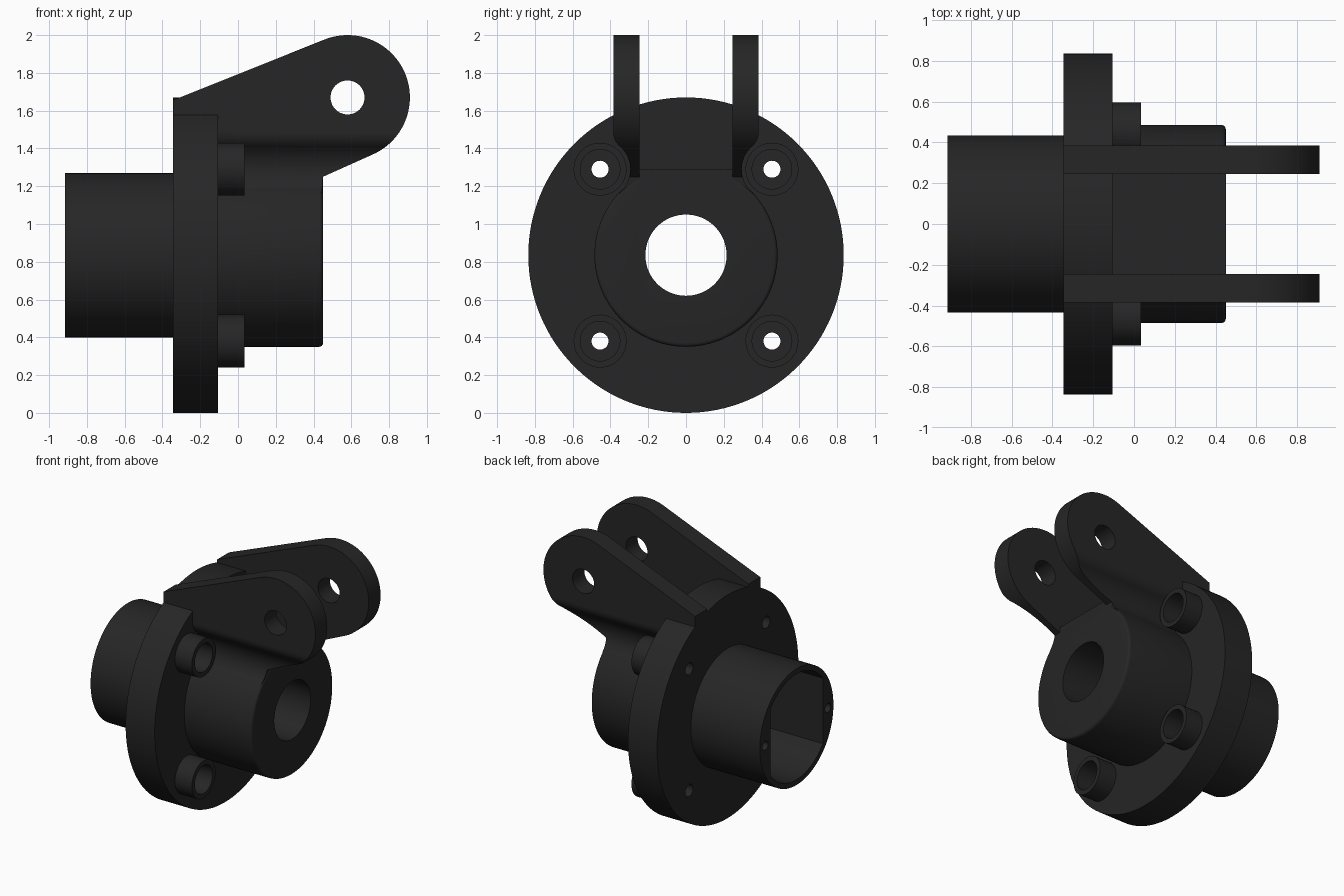
import bpy, bmesh, math
from mathutils import Vector

if "Cube" in bpy.data.objects:
    bpy.data.objects.remove(bpy.data.objects["Cube"])

AXIS_Z = 0.835          # height of the main axis
BOLT = 0.455            # bolt offset from the main axis
SEG = 96

metal = bpy.data.materials.new("dark_grey")
metal.diffuse_color = (0.019, 0.019, 0.019, 1)
metal.use_nodes = True
metal.node_tree.nodes["Principled BSDF"].inputs["Base Color"].default_value = metal.diffuse_color


def prism(name, pts, axis, lo, hi):
    """Extrude a 2D outline: axis 'x' takes (y, z) points, axis 'y' takes (x, z) points."""
    bm = bmesh.new()
    def place(p, t):
        return (t, p[0], p[1]) if axis == 'x' else (p[0], t, p[1])
    a = [bm.verts.new(place(p, lo)) for p in pts]
    b = [bm.verts.new(place(p, hi)) for p in pts]
    bm.faces.new(a)
    bm.faces.new(b)
    n = len(pts)
    for i in range(n):
        j = (i + 1) % n
        bm.faces.new((a[i], a[j], b[j], b[i]))
    bmesh.ops.recalc_face_normals(bm, faces=bm.faces[:])
    me = bpy.data.meshes.new(name)
    bm.to_mesh(me)
    bm.free()
    me.materials.append(metal)
    ob = bpy.data.objects.new(name, me)
    bpy.context.collection.objects.link(ob)
    return ob


def arc(cx, cz, r, a0, a1, n):
    return [(cx + r * math.cos(math.radians(a0 + (a1 - a0) * i / n)),
             cz + r * math.sin(math.radians(a0 + (a1 - a0) * i / n))) for i in range(n + 1)]


def rod(name, r, lo, hi, y=0, z=AXIS_Z, seg=SEG, axis='x'):
    return prism(name, arc(y, z, r, 0, 360, seg)[:-1], axis, lo, hi)


def activate(ob):
    bpy.ops.object.select_all(action='DESELECT')
    ob.select_set(True)
    bpy.context.view_layer.objects.active = ob


def combine(ob, others, op='DIFFERENCE'):
    activate(ob)
    for c in others:
        m = ob.modifiers.new("cut", 'BOOLEAN')
        m.operation, m.solver, m.object = op, 'EXACT', c
        bpy.ops.object.modifier_apply(modifier=m.name)
        bpy.data.objects.remove(c)


def smooth(ob):
    activate(ob)
    bpy.ops.object.shade_smooth_by_angle(angle=math.radians(30))


bolts = [(sy * BOLT, AXIS_Z + sz * BOLT) for sy in (-1, 1) for sz in (-1, 1)]

# Flange with centre bore, bolt holes and counterbores
flange = rod("flange", 0.835, -0.345, -0.105, seg=128)
cuts = [rod("cutter", 0.215, -0.5, 0.1)]
for y, z in bolts:
    cuts.append(rod("cutter", 0.045, -0.5, 0.1, y, z, 32))
    cuts.append(rod("cutter", 0.105, -0.17, 0.1, y, z, 48))
combine(flange, cuts)
smooth(flange)

# Hollow bolt bosses
for i, (y, z) in enumerate(bolts):
    boss = rod(f"bolt_boss_{i + 1}", 0.14, -0.105, 0.035, y, z, 48)
    combine(boss, [rod("cutter", 0.105, -0.3, 0.2, y, z, 48)])
    smooth(boss)

# Rear sleeve: round pocket with two flat sides, small pin holes in the rim
sleeve = rod("rear_sleeve", 0.435, -0.915, -0.345)
half = math.degrees(math.acos(0.31 / 0.395))
pocket = (arc(0, AXIS_Z, 0.395, half, 180 - half, 32)
          + arc(0, AXIS_Z, 0.395, 180 + half, 360 - half, 32))
cuts = [prism("cutter", pocket, 'x', -1.0, -0.2)]
cuts += [rod("cutter", 0.033, -1.0, -0.7, s * 0.37, AXIS_Z, 24) for s in (-1, 1)]
combine(sleeve, cuts)
smooth(sleeve)

# Front boss: rounded front rim, flat top between the lugs, centre bore
front = rod("front_boss", 0.485, -0.105, 0.45)
bm = bmesh.new()
bm.from_mesh(front.data)
rim = [e for e in bm.edges if all(v.co.x > 0.44 for v in e.verts)]
bmesh.ops.bevel(bm, geom=rim, offset=0.02, segments=4, profile=0.5, affect='EDGES')
bm.to_mesh(front.data)
bm.free()
combine(front, [prism("cutter", [(-0.26, 1.29), (0.26, 1.29), (0.26, 1.6), (-0.26, 1.6)], 'x', -0.2, 0.6)])
bridge = prism("bridge", [(-0.25, 1.12), (0.25, 1.12), (0.25, 1.29), (-0.25, 1.29)], 'x', -0.105, 0.45)
combine(front, [bridge], 'UNION')
combine(front, [rod("cutter", 0.215, -0.3, 0.6)])
smooth(front)

# Clevis lugs: side outline crossed with a section relieved around the bolt boss
outline = ([(-0.345, 1.1), (-0.345, 1.655)]
           + arc(0.58, 1.67, 0.33, 111.8, -66, 56)
           + [(0.45, 1.25), (0.44, 1.12), (0.43, 1.1)])
relief = 0.16
fillet = 0.1
fc_y = 0.385 - fillet
fc_z = 1.29 + math.sqrt((relief + fillet) ** 2 - (BOLT - fc_y) ** 2)
ang = math.degrees(math.atan2(1.29 - fc_z, BOLT - fc_y))
section = ([(0.245, 2.1), (0.245, 1.05)]
           + [(0.33, 1.05)]
           + arc(BOLT, 1.29, relief, 230, 180 + ang, 20)
           + arc(fc_y, fc_z, fillet, ang, 0, 12)[1:]
           + [(0.385, 2.1)])
for side, s in (("front", -1), ("back", 1)):
    lo, hi = sorted((s * 0.2, s * 0.5))
    lug = prism(f"{side}_clevis_lug", outline, 'y', lo, hi)
    combine(lug, [prism("cutter", [(s * y, z) for y, z in section], 'x', -0.6, 1.2)], 'INTERSECT')
    combine(lug, [rod("cutter", 0.09, lo - 0.1, hi + 0.1, 0.58, 1.67, 48, 'y')])
    smooth(lug)
